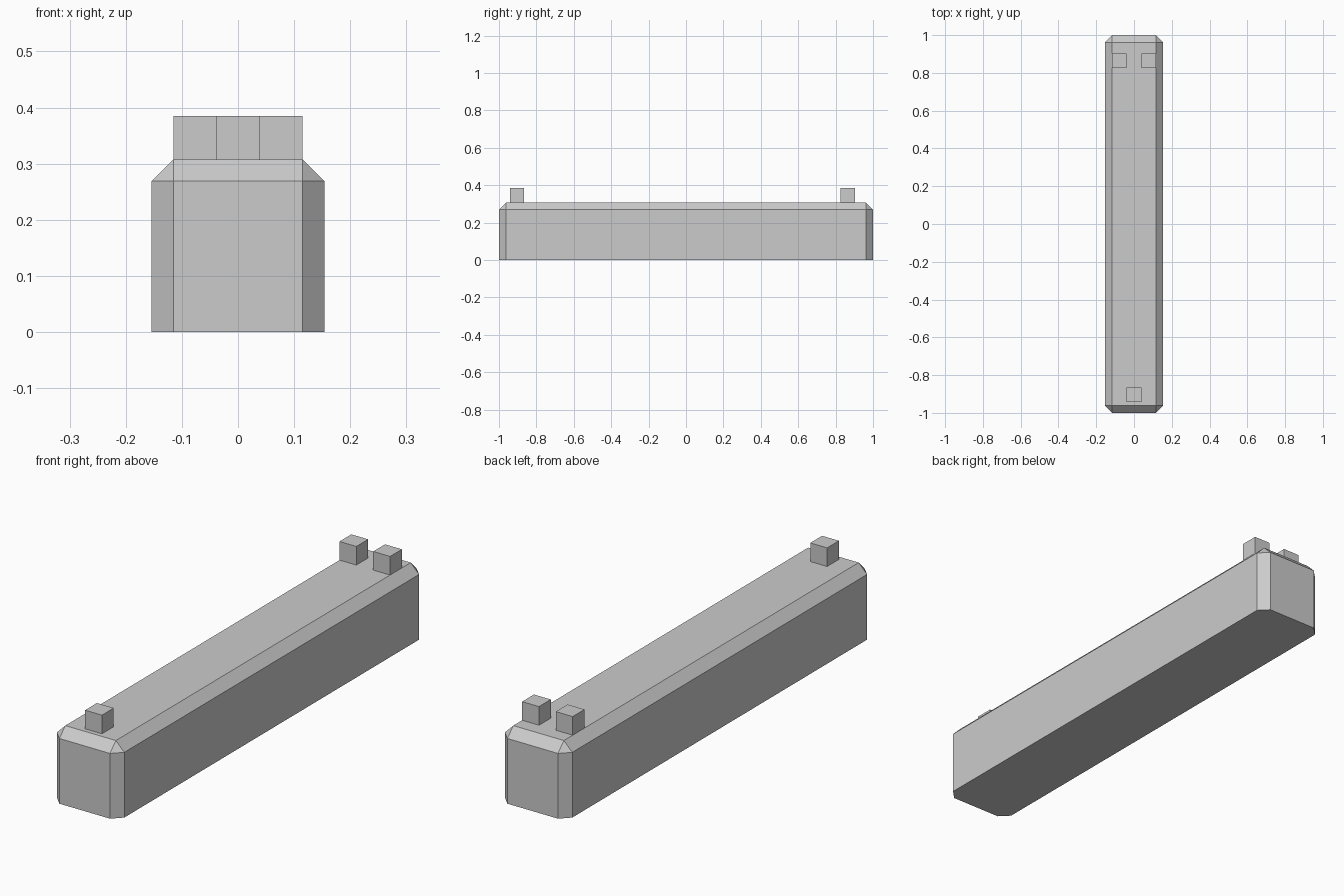
import bpy
import bmesh
from mathutils import Matrix, Vector

default_cube = bpy.data.objects.get("Cube")
if default_cube:
    bpy.data.objects.remove(default_cube, do_unlink=True)

UNIT = 2 / 26            # side of a sight post
WIDTH = HEIGHT = 4 * UNIT
LENGTH = 2.0
CHAMFER = UNIT / 2

grey = bpy.data.materials.new("plain_grey")
grey.use_nodes = True
colour = (0.6, 0.6, 0.6, 1)
grey.diffuse_color = colour
grey.node_tree.nodes["Principled BSDF"].inputs["Base Color"].default_value = colour


def box(name, size, x, y, base, chamfer=0):
    """Box standing at height base; chamfers every edge except the bottom ones."""
    bm = bmesh.new()
    centre = Vector((x, y, base + size[2] / 2))
    bmesh.ops.create_cube(bm, size=1, matrix=Matrix.Translation(centre) @ Matrix.Diagonal((*size, 1)))
    if chamfer:
        edges = [e for e in bm.edges if any(v.co.z > centre.z for v in e.verts)]
        bmesh.ops.bevel(bm, geom=edges, offset=chamfer, offset_type='OFFSET',
                        segments=1, affect='EDGES')
    mesh = bpy.data.meshes.new(name)
    bm.to_mesh(mesh)
    bm.free()
    mesh.materials.append(grey)
    obj = bpy.data.objects.new(name, mesh)
    bpy.context.collection.objects.link(obj)
    return obj


# Chamfered main body
box("body", (WIDTH, LENGTH, HEIGHT), 0, 0, 0, CHAMFER)

# Single front post and a pair of rear posts
post = (UNIT, UNIT, UNIT)
box("front_post", post, 0, -1 + 1.25 * UNIT, HEIGHT)
for side, name in ((1, "left"), (-1, "right")):
    box(f"rear_post_{name}", post, side * UNIT, 1 - 1.75 * UNIT, HEIGHT)
